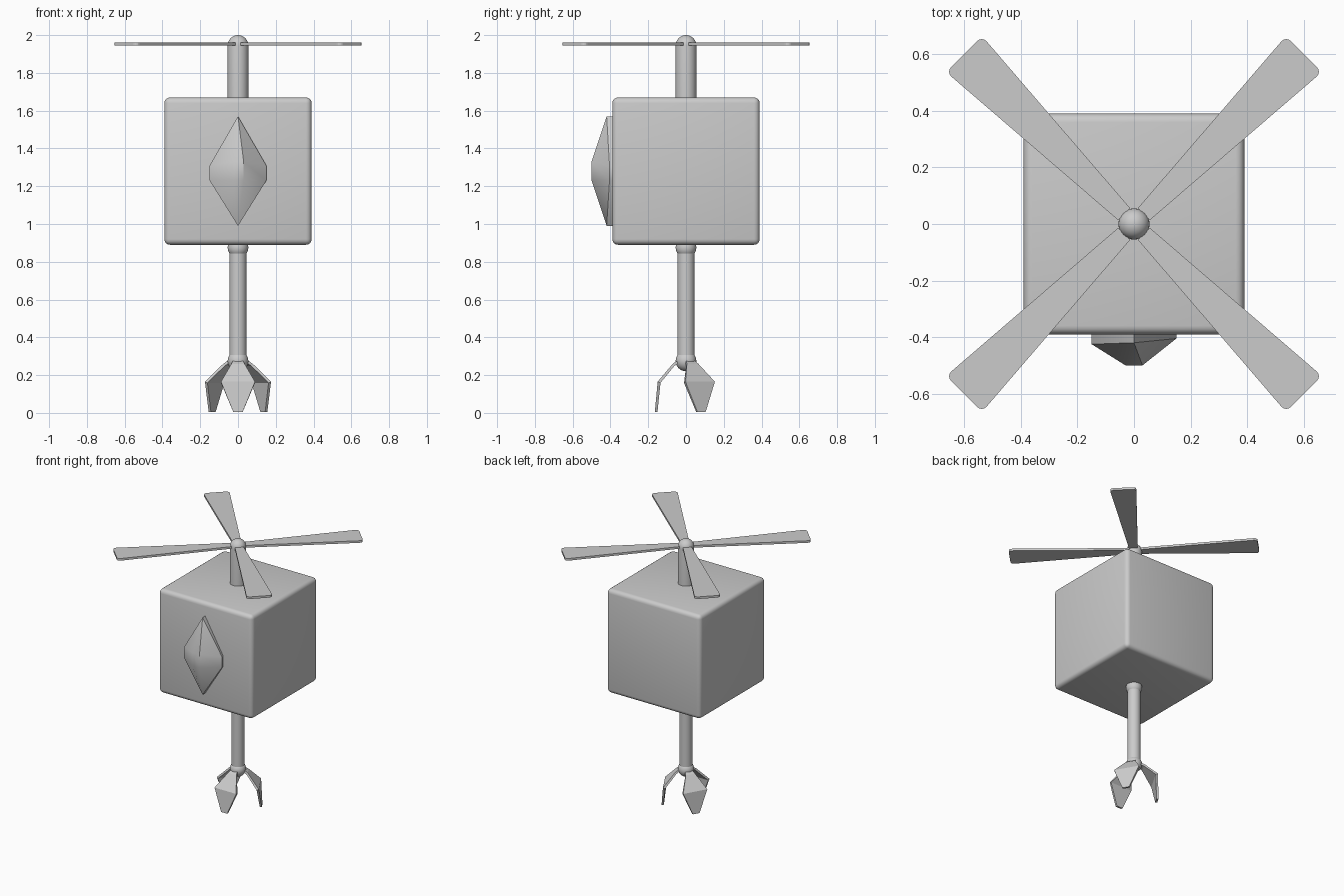
import bpy, bmesh, math
from mathutils import Matrix, Vector

cube = bpy.data.objects.get("Cube")
if cube:
    bpy.data.objects.remove(cube, do_unlink=True)

GREY = (0.6, 0.6, 0.6, 1)
mat = bpy.data.materials.new("plain grey")
mat.use_nodes = True
mat.diffuse_color = GREY
mat.node_tree.nodes["Principled BSDF"].inputs["Base Color"].default_value = GREY


def finish(name, bm, smooth=None):
    bmesh.ops.recalc_face_normals(bm, faces=bm.faces)
    mesh = bpy.data.meshes.new(name)
    bm.to_mesh(mesh)
    bm.free()
    mesh.materials.append(mat)
    obj = bpy.data.objects.new(name, mesh)
    bpy.context.collection.objects.link(obj)
    if smooth:
        bpy.ops.object.select_all(action="DESELECT")
        obj.select_set(True)
        bpy.context.view_layer.objects.active = obj
        bpy.ops.object.shade_smooth_by_angle(angle=math.radians(smooth))
    return obj


def lathe(name, profile, sides=32):
    """Spin (radius, z) points round the vertical axis."""
    bm = bmesh.new()
    verts = [bm.verts.new((r, 0, z)) for r, z in profile]
    edges = [bm.edges.new(pair) for pair in zip(verts, verts[1:])]
    bmesh.ops.spin(bm, geom=verts + edges, axis=(0, 0, 1), cent=(0, 0, 0),
                   angle=math.tau, steps=sides)
    bmesh.ops.remove_doubles(bm, verts=bm.verts, dist=0.0001)
    return finish(name, bm, 40)


def arc(radius, z, start, end, steps=8):
    angles = [math.radians(start + (end - start) * i / steps) for i in range(steps + 1)]
    return [(radius * math.cos(a), z + radius * math.sin(a)) for a in angles]


# Rounded box body
bm = bmesh.new()
bmesh.ops.create_cube(bm, size=0.78, matrix=Matrix.Translation((0, 0, 1.28)))
bmesh.ops.bevel(bm, geom=bm.edges[:], offset=0.03, segments=4, profile=0.5, affect="EDGES")
finish("body", bm, 40)

# Rotor mast with domed cap, and hanging shaft with its two joints
lathe("rotor_mast", [(0, 1.65), (0.055, 1.65)] + arc(0.055, 1.945, 0, 90))
lathe("shaft", [(0, 0.28), (0.045, 0.28), (0.045, 0.87), (0, 0.87)])
lathe("upper_joint", arc(0.055, 0.875, -90, 90, 12))
lathe("lower_joint", arc(0.055, 0.275, -90, 90, 12))

# Four flat tapered rotor blades
for i in range(4):
    bm = bmesh.new()
    outline = [(0.05, -0.03), (0.85, -0.09), (0.85, 0.09), (0.05, 0.03)]
    face = bm.faces.new([bm.verts.new((x, y, 1.944)) for x, y in outline])
    corners = [v for v in bm.verts if v.co.x > 0.5]
    bmesh.ops.bevel(bm, geom=corners, offset=0.025, segments=4, profile=0.5,
                    affect="VERTICES")
    grown = bmesh.ops.extrude_face_region(bm, geom=bm.faces[:])
    bmesh.ops.translate(bm, vec=(0, 0, 0.016),
                        verts=[g for g in grown["geom"] if isinstance(g, bmesh.types.BMVert)])
    bm.transform(Matrix.Rotation(math.radians(45 + 90 * i), 4, "Z"))
    finish(f"rotor_blade_{i + 1}", bm)

# Faceted diamond on the front
bm = bmesh.new()
rim = [(0, -0.42, 1.57), (-0.15, -0.425, 1.31), (-0.15, -0.425, 1.23),
       (0, -0.42, 0.99), (0.15, -0.405, 1.23), (0.15, -0.405, 1.31)]
outer = [bm.verts.new(p) for p in rim]
back = [bm.verts.new((x, -0.38, z)) for x, y, z in rim]
ul, ll, lr, ur = [bm.verts.new((x, -0.5, z)) for x, z in
                  ((-0.03, 1.33), (-0.03, 1.23), (0.03, 1.23), (0.03, 1.33))]
top, left_up, left_low, bottom, right_low, right_up = outer
for face in ((ul, ll, lr, ur), (top, ul, ur), (bottom, lr, ll),
             (top, left_up, ul), (left_up, left_low, ll, ul), (left_low, bottom, ll),
             (bottom, right_low, lr), (right_low, right_up, ur, lr), (right_up, top, ur)):
    bm.faces.new(face)
for i in range(6):
    j = (i + 1) % 6
    bm.faces.new((outer[i], back[i], back[j], outer[j]))
bm.faces.new(back)
finish("front_diamond", bm, 38)

# Three bent claws: rows of (reach, half width, height)
rows = [(0.035, 0.022, 0.285), (0.07, 0.035, 0.26), (0.15, 0.09, 0.165), (0.165, 0.025, 0.005)]
inward = [Vector((-0.008, 0, -0.012)), Vector((-0.008, 0, -0.012)),
          Vector((-0.015, 0, -0.006)), Vector((-0.014, 0, 0))]
for i in range(3):
    bm = bmesh.new()
    rings = []
    for (reach, half, z), push in zip(rows, inward):
        pts = [Vector((reach, -half, z)), Vector((reach, half, z))]
        rings.append([bm.verts.new(p) for p in pts + [pts[1] + push, pts[0] + push]])
    for a, b in zip(rings, rings[1:]):
        for k in range(4):
            n = (k + 1) % 4
            bm.faces.new((a[k], a[n], b[n], b[k]))
    bm.faces.new(rings[0])
    bm.faces.new(rings[-1])
    bm.transform(Matrix.Translation((0, 0, 0)) @ Matrix.Rotation(math.radians(-90 + 120 * i), 4, "Z"))
    finish(f"claw_{i + 1}", bm)
